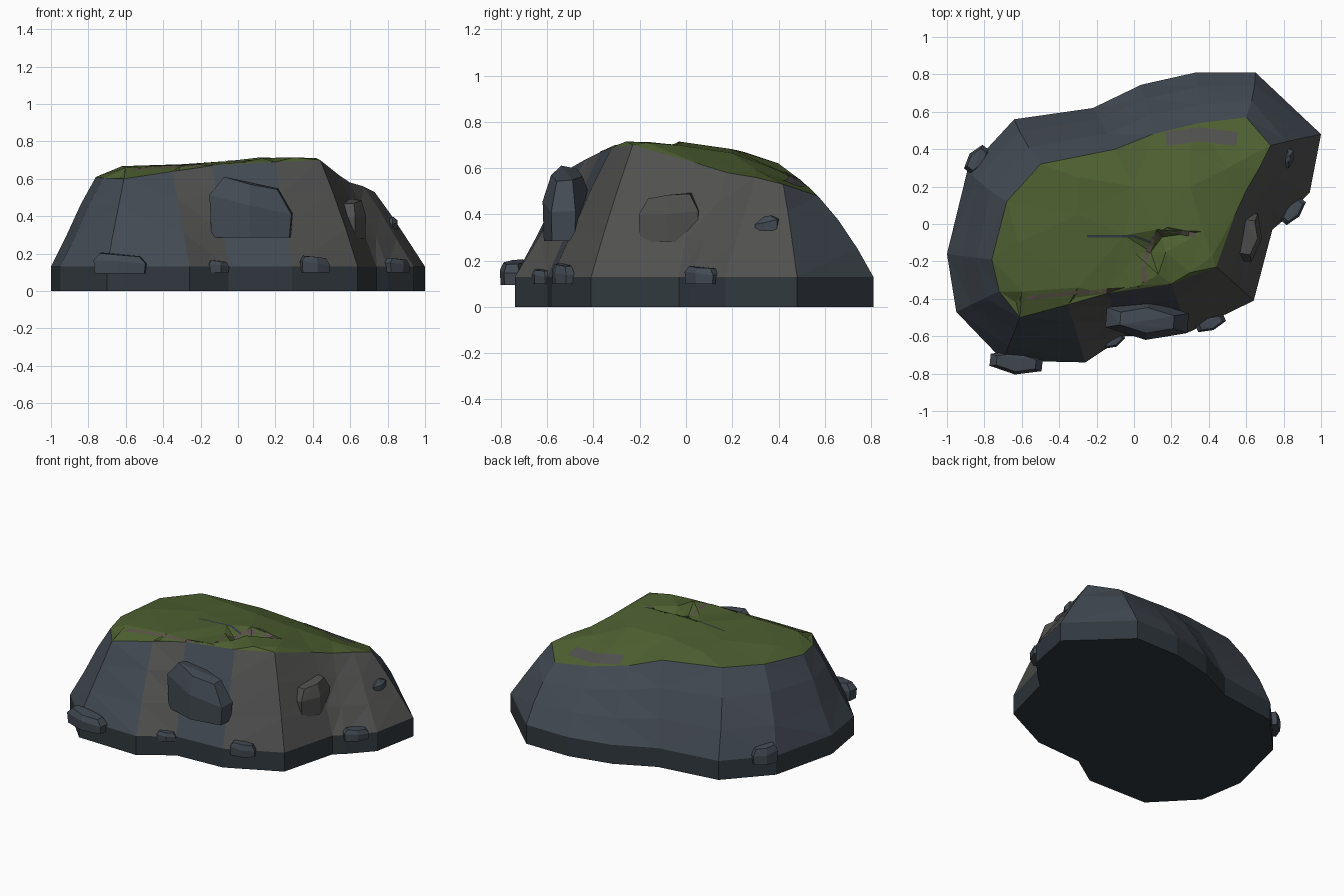
import bpy, bmesh, math, random
from mathutils import Vector, Matrix
from mathutils.geometry import delaunay_2d_cdt

if "Cube" in bpy.data.objects:
    bpy.data.objects.remove(bpy.data.objects["Cube"])

random.seed(4)


def mat(name, rgb):
    m = bpy.data.materials.new(name)
    m.diffuse_color = (*rgb, 1)
    m.use_nodes = True
    m.node_tree.nodes["Principled BSDF"].inputs["Base Color"].default_value = m.diffuse_color
    return m


SLATE = mat("slate", (0.055, 0.068, 0.085))
STONE = mat("grey_stone", (0.08, 0.08, 0.078))
DARK = mat("dark_base", (0.03, 0.04, 0.048))
GRASS = mat("grass", (0.075, 0.115, 0.03))
DIRT = mat("dirt", (0.10, 0.08, 0.065))


def finish(name, bm, mats):
    me = bpy.data.meshes.new(name)
    bm.to_mesh(me)
    bm.free()
    for m in mats:
        me.materials.append(m)
    ob = bpy.data.objects.new(name, me)
    bpy.context.collection.objects.link(ob)
    return ob


# matching outlines: foot of the cliff and rim of the grass, counter-clockwise
FOOT = [(-1, -.16), (-.95, -.47), (-.70, -.73), (-.26, -.74), (-.05, -.60), (.29, -.58),
        (.64, -.41), (.74, -.03), (.80, .02), (.94, .17), (1, .48), (.65, .81),
        (.33, .81), (.04, .745), (-.22, .62), (-.64, .56), (-.89, .29)]
RIM = [(-.76, -.19, .61), (-.72, -.36, .605), (-.61, -.50, .60), (-.35, -.43, .64),
       (-.14, -.37, .67), (.20, -.32, .69), (.44, -.23, .70), (.54, .05, .62),
       (.60, .18, .58), (.67, .30, .56), (.73, .42, .53), (.60, .57, .48),
       (.35, .54, .51), (.10, .48, .56), (-.10, .40, .62), (-.50, .32, .645), (-.68, .12, .64)]
N = len(FOOT)

# cliff: vertical plinth, then sloping faceted wall
foot = [Vector((x, y, .13)) for x, y in FOOT]
rim = [Vector(p) for p in RIM]
rings = [[Vector((x, y, 0)) for x, y in FOOT], foot]
for t in (.35, .7):
    ring = []
    for i, (a, b) in enumerate(zip(foot, rim)):
        p = a.lerp(b, t)
        out = Vector((a.x, a.y, 0)).normalized()
        ring.append(p + out * ((.022 if i > 10 else .004) + random.uniform(-.006, .006)))
    rings.append(ring)
rings.append(rim)
bm = bmesh.new()
vr = [[bm.verts.new(p) for p in r] for r in rings]
bm.faces.new(vr[0][::-1]).material_index = 2
GREY = {3, 5, 6, 7, 8, 9}
for k in range(4):
    for i in range(N):
        j = (i + 1) % N
        f = bm.faces.new((vr[k][i], vr[k][j], vr[k + 1][j], vr[k + 1][i]))
        f.material_index = 2 if k == 0 else (1 if i in GREY else 0)
bmesh.ops.triangulate(bm, faces=[f for f in bm.faces if len(f.verts) == 4 and f.material_index < 2])
finish("cliff", bm, [SLATE, STONE, DARK])

# grassy top: rim plus a few height points (ledge at front left, small pit near the peak)
HILL = [(-.63, -.42, .605), (-.60, -.36, .66), (-.32, -.395, .645), (-.30, -.34, .675),
        (.02, -.33, .69), (-.62, -.10, .668), (-.30, .05, .678), (.13, -.27, .71),
        (.30, -.26, .715), (.42, -.17, .71), (.12, -.03, .715), (.37, -.04, .70),
        (.0, .2, .682), (.3, .2, .665), (.5, .3, .595), (.3, .4, .59), (-.3, .25, .67),
        (.01, -.16, .69), (.09, -.15, .655), (.15, -.07, .66), (.17, -.15, .712), (-.05, -.06, .695)]
pts = RIM + HILL
co, _, faces, *_ = delaunay_2d_cdt([Vector(p[:2]) for p in pts],
                                   [(i, (i + 1) % N) for i in range(N)], [], 1, 1e-5)
bm = bmesh.new()
vs = []
for c in co:
    near = min(pts, key=lambda p: (p[0] - c.x) ** 2 + (p[1] - c.y) ** 2)
    vs.append(bm.verts.new((c.x, c.y, near[2])))
for f in faces:
    bm.faces.new([vs[i] for i in f])
bmesh.ops.recalc_face_normals(bm, faces=bm.faces)
if sum(f.normal.z for f in bm.faces) < 0:
    bmesh.ops.reverse_faces(bm, faces=bm.faces)
top = finish("grass_top", bm, [GRASS])
bpy.context.view_layer.update()


def drop(x, y, lift=.003):
    hit, p, *_ = top.ray_cast(Vector((x, y, 2)), Vector((0, 0, -1)))
    return Vector((x, y, (p.z if hit else .6) + lift))


# worn stone strips lying on the grass
def strip(name, path, w, m):
    bm = bmesh.new()
    prev = None
    fine = []
    for a, b in zip(path, path[1:]):
        fine += [Vector(a).lerp(Vector(b), t / 4) for t in range(4)]
    fine.append(Vector(path[-1]))
    for i, p in enumerate(fine):
        d = (fine[min(i + 1, len(fine) - 1)] - fine[max(i - 1, 0)]).normalized()
        n = Vector((-d.y, d.x)) * w / 2
        cur = [bm.verts.new(drop(*(p + n))), bm.verts.new(drop(*(p - n)))]
        if prev:
            bm.faces.new((prev[1], cur[1], cur[0], prev[0]))
        prev = cur
    finish(name, bm, [m])


strip("ledge_path", [(-.61, -.40), (-.33, -.37), (.04, -.345)], .022, DIRT)
strip("peak_path", [(.06, -.34), (.05, -.22), (.10, -.08), (.18, -.03), (.33, -.06)], .025, DIRT)
strip("pit_crack", [(-.25, -.065), (.0, -.065), (.12, -.11)], .012, DARK)
strip("bare_patch", [(.17, .455), (.35, .48), (.55, .455)], .075, STONE)


# angular boulders: chamfered six-sided blocks with a tilted top
def rock(name, c, size, yaw=0, tilt=0, taper=.65, m=SLATE):
    bm = bmesh.new()
    for z, s in ((-.5, .95), (.12, 1), (.5, taper)):
        for k in range(6):
            a = math.radians(60 * k + 30)
            x, y = max(-.5, min(.5, math.cos(a) * .577)) * s, math.sin(a) * .5 * s
            h = z + (tilt * x if z > 0 else 0) + random.uniform(-.04, .04) * (z > 0)
            bm.verts.new((x * size[0], y * size[1], h * size[2]))
    bmesh.ops.convex_hull(bm, input=bm.verts)
    bmesh.ops.dissolve_limit(bm, angle_limit=.08, verts=bm.verts, edges=bm.edges)
    bm.transform(Matrix.Translation(c) @ Matrix.Rotation(math.radians(yaw), 4, 'Z'))
    finish(name, bm, [m])


rock("front_boulder", (.07, -.515, .43), (.44, .21, .29), -4, -.35)
rock("right_boulder", (.605, -.07, .38), (.26, .16, .20), 82, .1, .7, STONE)
rock("right_chip", (.825, .35, .36), (.10, .06, .06), 75, .4, .3)

# small blocks along the foot
for i, (x, y, z, sx, sy, sz, yaw) in enumerate([
        (-.63, -.74, .145, .28, .13, .10, -6), (-.11, -.62, .13, .12, .08, .06, 28),
        (.41, -.53, .14, .16, .08, .08, 22), (.85, .07, .135, .16, .09, .07, 50),
        (-.84, .345, .15, .16, .10, .11, 52)]):
    rock(f"foot_block_{i + 1}", (x, y, z), (sx, sy, sz), yaw, -.2, .75)
